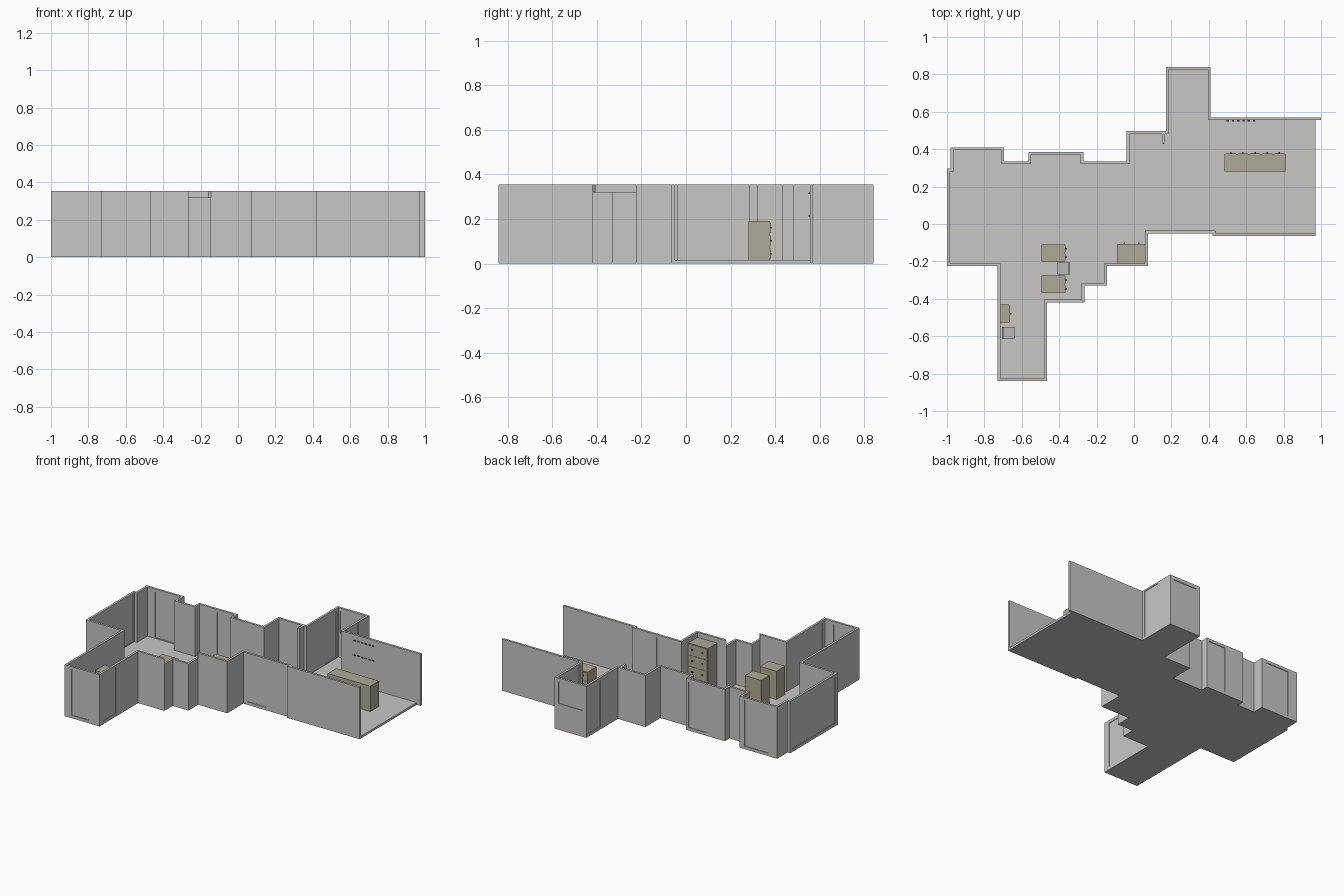
import bpy, bmesh
from mathutils import Vector

if "Cube" in bpy.data.objects:
    bpy.data.objects.remove(bpy.data.objects["Cube"])

T, H, F = 0.015, 0.355, 0.015     # wall thickness, wall height, floor thickness


def material(name, rgb):
    m = bpy.data.materials.new(name)
    m.diffuse_color = (*rgb, 1)
    m.use_nodes = True
    m.node_tree.nodes["Principled BSDF"].inputs["Base Color"].default_value = m.diffuse_color
    return m


PLASTER = material("plaster_grey", (0.58, 0.57, 0.56))
TAN = material("cabinet_tan", (0.43, 0.40, 0.31))
DARK = material("dark_metal", (0.03, 0.03, 0.03))
SEAT = material("chair_grey", (0.50, 0.49, 0.48))


def finish(name, bm, mat):
    bmesh.ops.recalc_face_normals(bm, faces=bm.faces)
    me = bpy.data.meshes.new(name)
    bm.to_mesh(me)
    bm.free()
    me.materials.append(mat)
    ob = bpy.data.objects.new(name, me)
    bpy.context.collection.objects.link(ob)
    return ob


def add_prism(bm, pts, z0, z1):
    lo = [bm.verts.new((p[0], p[1], z0)) for p in pts]
    hi = [bm.verts.new((p[0], p[1], z1)) for p in pts]
    bm.faces.new(lo[::-1])
    bm.faces.new(hi)
    n = len(pts)
    for i in range(n):
        j = (i + 1) % n
        bm.faces.new((lo[i], lo[j], hi[j], hi[i]))


def add_box(bm, x0, x1, y0, y1, z0, z1):
    add_prism(bm, [(x0, y0), (x1, y0), (x1, y1), (x0, y1)], z0, z1)


# Outer plan, counter-clockwise, open at the east end
plan = [Vector(p) for p in [
    (1.0, .57), (.41, .57), (.41, .84), (.17, .84), (.17, .497), (-.04, .497),
    (-.04, .335), (-.27, .335), (-.27, .385), (-.565, .385), (-.565, .335),
    (-.695, .335), (-.695, .41), (-.98, .41), (-.98, .297), (-1, .297),
    (-1, -.225), (-.73, -.225), (-.73, -.84), (-.465, -.84), (-.465, -.42),
    (-.265, -.42), (-.265, -.33), (-.145, -.33), (-.145, -.225), (.075, -.225),
    (.075, -.05), (.42, -.05), (.42, -.065), (.97, -.065)]]


def normal(i):
    d = (plan[i + 1] - plan[i]).normalized()
    return Vector((-d.y, d.x))


last = len(plan) - 1
inner = []
for i, p in enumerate(plan):
    off = normal(min(i, last - 1)).copy()
    if 0 < i < last:
        off += normal(i - 1)
    inner.append(p + off * T)

# Floor slab
bm = bmesh.new()
add_prism(bm, [(min(p.x, .97), p.y) for p in inner], 0, F)
finish("floor", bm, PLASTER)

# Walls: mitred runs, some with recessed door or window panels
# edge -> (start fraction, end fraction, bottom, top)
panels = {1: (.07, .56, .02, .345), 2: (.12, .88, .18, .33), 3: (.09, .45, .02, .335),
          8: (.06, .5, .02, .335), 12: (.13, .75, .02, .335), 15: (.05, .93, .02, .34),
          18: (.2, .7, .02, .335), 19: (.1, .43, .02, .335), 26: (.1, .5, .02, .335)}
low_runs = (21, 22, 23)

bm = bmesh.new()
for i in range(last):
    o0, o1, n0, n1 = plan[i], plan[i + 1], inner[i], inner[i + 1]
    top = 0.32 if i in low_runs else H
    if i not in panels:
        add_prism(bm, [o0, o1, n1, n0], 0, top)
        continue
    a, b, z0, z1 = panels[i]
    nrm = normal(i) * T
    A, B = o0.lerp(o1, a), o0.lerp(o1, b)
    add_prism(bm, [o0, A, A + nrm, n0], 0, top)
    add_prism(bm, [B, o1, n1, B + nrm], 0, top)
    add_prism(bm, [A, B, B + nrm, A + nrm], 0, z0)
    add_prism(bm, [A, B, B + nrm, A + nrm], z1, top)
    add_prism(bm, [A + nrm * .3, B + nrm * .3, B + nrm * .7, A + nrm * .7], z0, z1)
add_box(bm, .15, .165, .43, .485, F, H)      # short spur by the north recess
finish("walls", bm, PLASTER)


# Cabinets with drawer fronts and knobs on one side ("+x" or "+y")
def cabinet(name, x0, x1, y0, y1, top, side, cols, rows):
    bm = bmesh.new()
    add_box(bm, x0, x1, y0, y1, F, top)
    knobs = bmesh.new()
    u0, u1, face = (x0, x1, y1) if side == "+y" else (y0, y1, x1)
    du, dz = (u1 - u0) / cols, (top - F) / rows

    def put(target, ua, ub, d0, d1, za, zb):
        if side == "+y":
            add_box(target, ua, ub, d0, d1, za, zb)
        else:
            add_box(target, d0, d1, ua, ub, za, zb)

    for c in range(cols):
        for r in range(rows):
            u, z = u0 + du * c, F + dz * r
            put(bm, u + .005, u + du - .005, face, face + .003, z + .005, z + dz - .005)
            put(knobs, u + du / 2 - .004, u + du / 2 + .004, face + .003, face + .011,
                z + dz / 2 - .004, z + dz / 2 + .004)
    finish(name, bm, TAN)
    finish(name + "_knobs", knobs, DARK)


cabinet("long_counter", .485, .81, .28, .375, .19, "+y", 5, 3)
cabinet("tall_cabinet", -.09, .065, -.21, -.11, .32, "+y", 2, 4)
cabinet("desk_north", -.495, -.37, -.20, -.11, .21, "+x", 2, 3)
cabinet("desk_south", -.495, -.37, -.37, -.275, .21, "+x", 2, 3)
cabinet("side_cabinet", -.713, -.667, -.53, -.43, .20, "+x", 1, 2)


# Chairs: seat, legs and slatted back; s is the side of the back along x
def chair(name, cx, cy, s):
    w = .033
    bm = bmesh.new()
    add_box(bm, cx - w, cx + w, cy - w, cy + w, F + .055, F + .063)
    for sx in (-1, 1):
        for sy in (-1, 1):
            lx, ly = cx + sx * (w - .004), cy + sy * (w - .004)
            tall = .13 if sx == s else .055
            add_box(bm, lx - .004, lx + .004, ly - .004, ly + .004, F, F + tall)
    bx = cx + s * (w - .004)
    add_box(bm, bx - .004, bx + .004, cy - w + .008, cy + w - .008, F + .12, F + .13)
    finish(name, bm, SEAT)
    bm = bmesh.new()
    for k in range(5):
        y = cy + (k - 2) * .0095
        add_box(bm, bx - .002, bx + .002, y - .002, y + .002, F + .063, F + .12)
    finish(name + "_slats", bm, DARK)


chair("desk_chair", -.375, -.238, 1)
chair("corner_chair", -.672, -.583, -1)

# Two rows of small hooks on the north wall
bm = bmesh.new()
for z in (.215, .315):
    for k in range(6):
        x = .495 + k * .028
        add_box(bm, x, x + .012, .549, .555, z - .003, z + .003)
finish("wall_hooks", bm, DARK)
